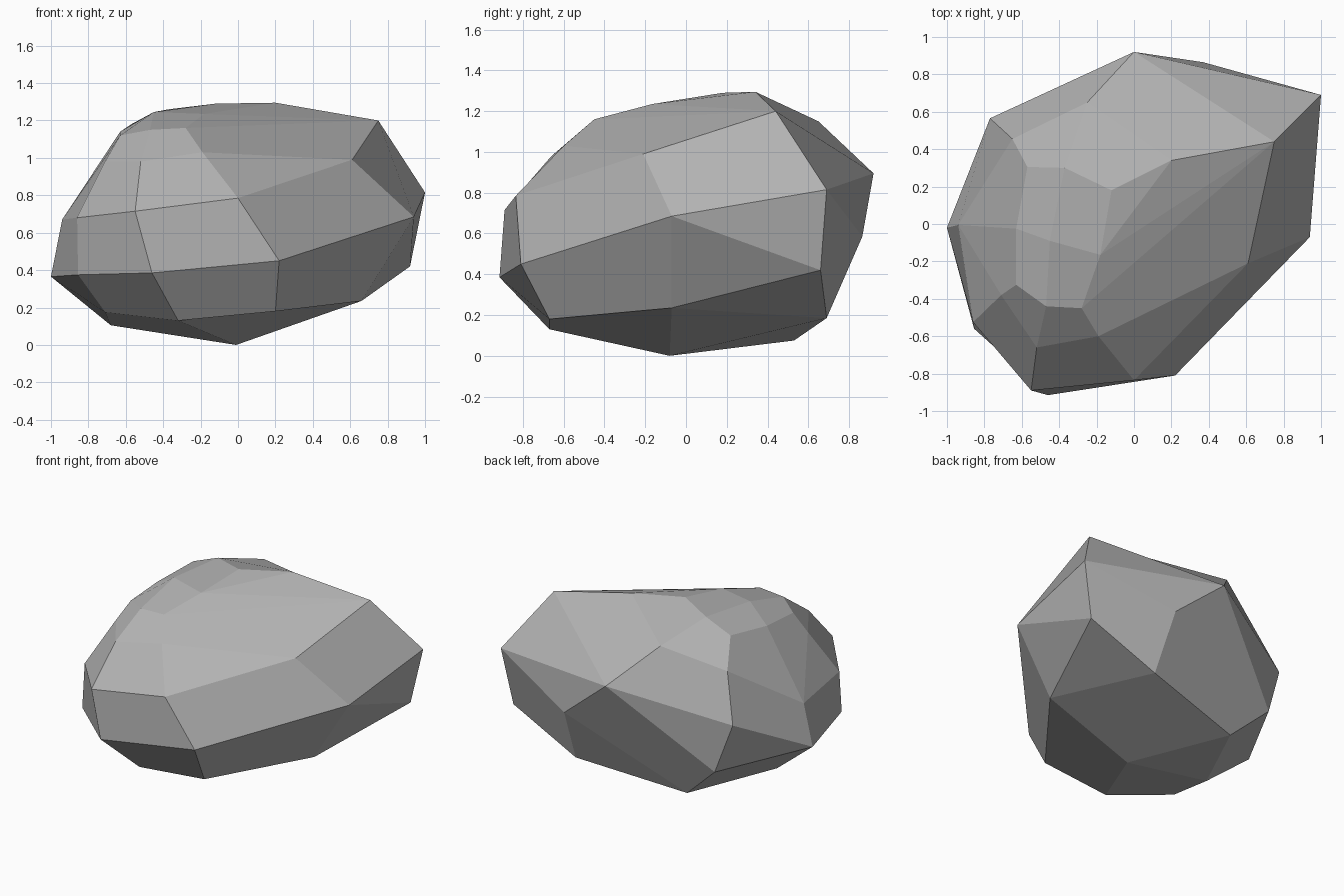
import bpy
import bmesh

# Remove only the default cube
default_cube = bpy.data.objects.get("Cube")
if default_cube:
    bpy.data.objects.remove(default_cube, do_unlink=True)


def make_material(name, colour):
    material = bpy.data.materials.new(name)
    material.use_nodes = True
    material.diffuse_color = colour
    shader = material.node_tree.nodes["Principled BSDF"]
    shader.inputs["Base Color"].default_value = colour
    return material


def make_faceted_stone(name, corner_rings, material):
    """Wrap a chiselled, flat-faced skin around rings of corner points."""
    bm = bmesh.new()
    for ring in corner_rings:
        for corner in ring:
            bm.verts.new(corner)
    hull = bmesh.ops.convex_hull(bm, input=bm.verts)
    # Drop corners swallowed by the skin
    leftover = {v for v in hull["geom_interior"] + hull["geom_unused"]
                if isinstance(v, bmesh.types.BMVert) and v.is_valid}
    bmesh.ops.delete(bm, geom=list(leftover), context="VERTS")
    # Merge nearly flat triangle pairs into four-sided facets
    bmesh.ops.join_triangles(bm, faces=bm.faces,
                             angle_face_threshold=0.3,
                             angle_shape_threshold=0.9)
    bmesh.ops.recalc_face_normals(bm, faces=bm.faces)
    mesh = bpy.data.meshes.new(name)
    bm.to_mesh(mesh)
    bm.free()
    mesh.materials.append(material)
    stone = bpy.data.objects.new(name, mesh)
    bpy.context.scene.collection.objects.link(stone)
    return stone


# Underside: resting point and the sloping facets around it
underside = [
    (-.01, -.08, 0), (.2, -.67, .18), (-.32, -.67, .13), (-.71, -.44, .175),
    (-.68, -.07, .105), (-.38, .53, .075), (.4, .69, .185), (.66, -.07, .235),
]

# Lower belt: widest part of the body near the ground
lower_belt = [
    (-.46, -.915, .385), (.22, -.81, .45), (.92, .66, .42), (.37, .865, .585),
    (-.65, .6, .325), (-1, -.02, .365), (-.855, -.56, .375),
]

# Upper belt: shoulder running round the body
upper_belt = [
    (0, -.835, .785), (-.55, -.89, .715), (-.86, -.525, .68),
    (-.94, -.005, .67), (-.77, .565, .68), (0, .92, .895),
    (1, .69, .815), (.94, -.07, .685), (.61, -.21, .99), (.75, .44, 1.2),
]

# Rounded crown: small facets stepping up to the top
crown_rim = [
    (-.52, -.66, .98), (-.19, -.6, 1.03), (-.71, -.38, .98),
    (-.65, .455, 1), (-.25, .65, 1.15), (-.57, .305, 1.18),
    (-.63, -.025, 1.14), (-.63, -.325, 1.12),
]
crown_top = [
    (-.47, -.44, 1.15), (-.28, -.45, 1.16), (-.18, -.165, 1.235),
    (.11, -.16, 1.15), (-.45, -.09, 1.245), (-.37, .3, 1.26),
    (-.12, .18, 1.29), (.2, .34, 1.295),
]

stone_grey = make_material("stone_grey", (.45, .45, .45, 1))
make_faceted_stone("boulder",
                   [underside, lower_belt, upper_belt, crown_rim, crown_top],
                   stone_grey)
